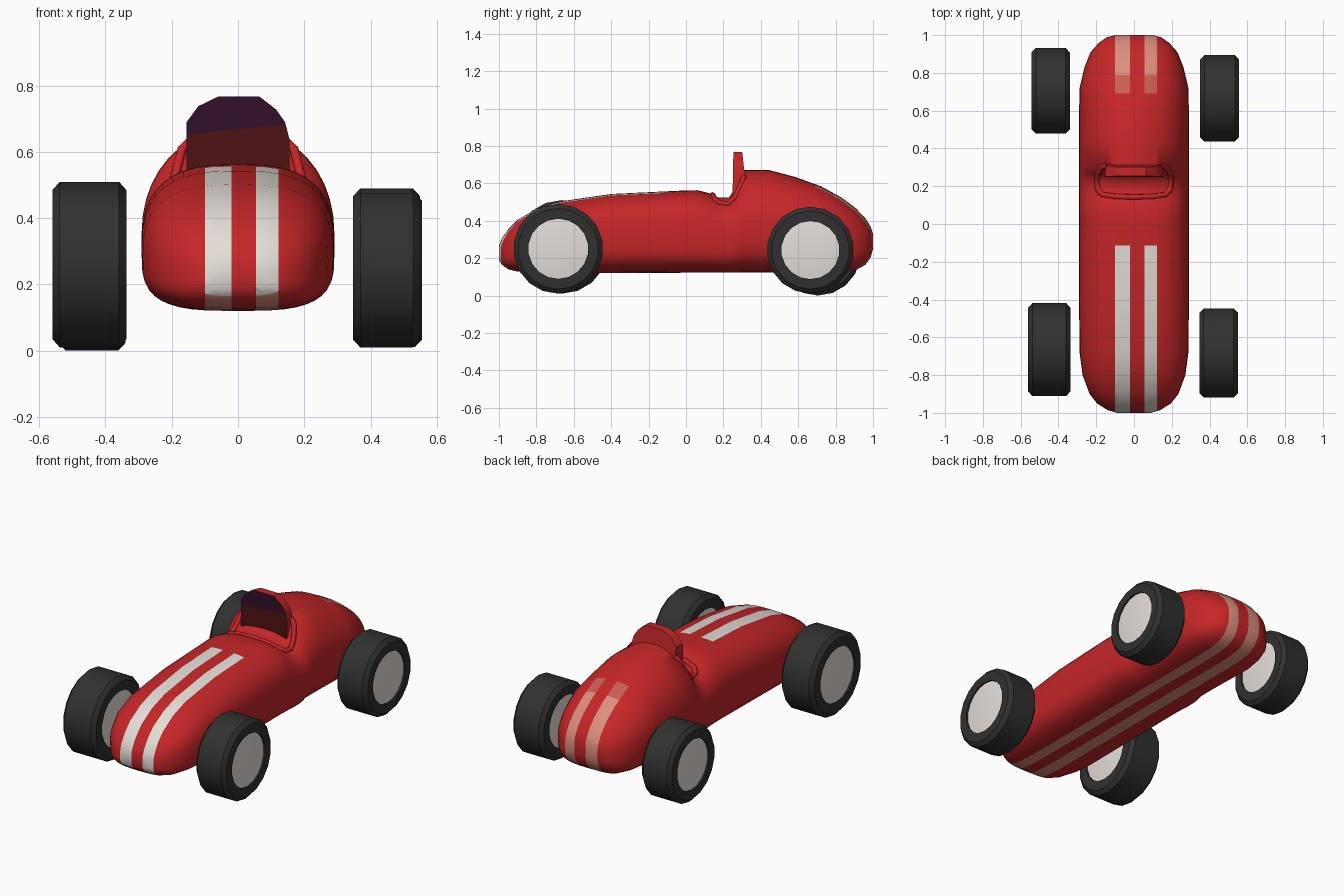
import bpy, bmesh, math
from mathutils import Vector

if "Cube" in bpy.data.objects:
    bpy.data.objects.remove(bpy.data.objects["Cube"])


def mat(name, r, g, b):
    m = bpy.data.materials.new(name)
    m.diffuse_color = (r, g, b, 1)
    m.use_nodes = True
    m.node_tree.nodes["Principled BSDF"].inputs["Base Color"].default_value = m.diffuse_color
    return m


RED = mat("red", 0.56, 0.019, 0.021)
WHITE = mat("white", 0.78, 0.73, 0.69)
PINK = mat("pink", 0.72, 0.27, 0.21)
FADED = mat("faded_red", 0.60, 0.11, 0.085)
RUBBER = mat("rubber", 0.030, 0.030, 0.030)
PURPLE = mat("dark_purple", 0.032, 0.005, 0.022)
MAROON = mat("maroon", 0.075, 0.006, 0.006)


def finish(bm, name, mats, angle=40):
    bmesh.ops.recalc_face_normals(bm, faces=bm.faces)
    for f in bm.faces:
        f.smooth = True
    me = bpy.data.meshes.new(name)
    bm.to_mesh(me)
    bm.free()
    for m in mats:
        me.materials.append(m)
    me.set_sharp_from_angle(angle=math.radians(angle))
    ob = bpy.data.objects.new(name, me)
    bpy.context.collection.objects.link(ob)
    return ob


def cut(bm, co, no):
    bmesh.ops.bisect_plane(bm, geom=bm.verts[:] + bm.edges[:] + bm.faces[:],
                           plane_co=co, plane_no=no, dist=1e-5)


# Body stations: y, top z, bottom z, half width, roundness of the upper half
ST = [(-1.0, .265, .19, .09, 2.6), (-.985, .305, .165, .14, 2.7),
      (-.95, .355, .14, .195, 2.8), (-.9, .405, .128, .235, 2.8),
      (-.8, .463, .122, .272, 2.8), (-.68, .502, .12, .288, 2.8),
      (-.4, .543, .12, .291, 2.8), (0, .562, .122, .291, 2.8),
      (.06, .563, .122, .291, 2.8), (.12, .548, .122, .291, 2.8),
      (.17, .525, .122, .291, 2.7), (.23, .525, .122, .291, 2.6),
      (.265, .575, .122, .291, 2.3), (.305, .672, .122, .291, 2.05),
      (.44, .672, .122, .291, 2.1), (.58, .635, .122, .291, 2.15),
      (.72, .585, .122, .288, 2.3), (.83, .525, .125, .262, 2.4),
      (.91, .465, .137, .23, 2.5), (.96, .412, .165, .185, 2.6),
      (.988, .367, .205, .145, 2.7), (1.0, .33, .25, .10, 2.7)]


def station(y):
    for a, b in zip(ST, ST[1:]):
        if y <= b[0]:
            t = (y - a[0]) / (b[0] - a[0])
            return [p + (q - p) * t for p, q in zip(a, b)]
    return list(ST[-1])


def surf_z(x, y):
    _, top, bot, hw, n = station(y)
    zm = bot + .42 * (top - bot)
    return zm + (top - zm) * max(0, 1 - (abs(x) / hw) ** n) ** (1 / n)


def spow(v, p):
    return math.copysign(abs(v) ** p, v)


# Body: lofted rings, then cut along the stripe edges
N = 40
bm = bmesh.new()
rings = []
for y, top, bot, hw, n in ST:
    zm = bot + .42 * (top - bot)
    ring = []
    for i in range(N):
        a = 2 * math.pi * i / N
        c, s = math.cos(a), math.sin(a)
        e = 2 / (n if s >= 0 else 3.2)
        h = top - zm if s >= 0 else zm - bot
        c = 0 if abs(c) < 1e-9 else c
        s = 0 if abs(s) < 1e-9 else s
        ring.append(bm.verts.new((hw * spow(c, e), y, zm + h * spow(s, e))))
    rings.append(ring)
for a, b in zip(rings, rings[1:]):
    for i in range(N):
        j = (i + 1) % N
        bm.faces.new((a[i], a[j], b[j], b[i]))
bm.faces.new(rings[0])
bm.faces.new(rings[-1])
bmesh.ops.recalc_face_normals(bm, faces=bm.faces)
STRIPES = [(-.10, -.02), (.055, .122)]
for pair in STRIPES:
    for x in pair:
        cut(bm, (x, 0, 0), (1, 0, 0))
for y in (-.115, .69, .79):
    cut(bm, (0, y, 0), (0, 1, 0))
bm.normal_update()
for f in bm.faces:
    c = f.calc_center_median()
    if any(a < c.x < b for a, b in STRIPES):
        if f.normal.z < -.6 or c.y > .79:
            f.material_index = 2
        elif c.y < -.115:
            f.material_index = 1
        elif c.y > .69:
            f.material_index = 3
finish(bm, "body", [RED, WHITE, PINK, FADED], 60)

# Headrest: upright slab, dark two-tone front and red back
OUT = [(-.155, .50), (.155, .50), (.155, .64), (.142, .69), (.115, .728),
       (.065, .767), (-.06, .767), (-.12, .738), (-.155, .69)]
bm = bmesh.new()
front = [bm.verts.new((x, .248 + .02 * (z - .5), z)) for x, z in OUT]
back = [bm.verts.new((x * .96, .33 - .11 * (z - .5), z)) for x, z in OUT]
bm.faces.new(front)
bm.faces.new(back)
for i in range(len(OUT)):
    j = (i + 1) % len(OUT)
    bm.faces.new((front[i], front[j], back[j], back[i]))
bmesh.ops.recalc_face_normals(bm, faces=bm.faces)
cut(bm, (0, 0, .668), (-.1, 0, 1))
bm.normal_update()
for f in bm.faces:
    if f.normal.y < -.8:
        c = f.calc_center_median()
        f.material_index = 1 if c.z > .668 + .1 * c.x else 2
finish(bm, "headrest", [RED, PURPLE, MAROON], 35)

# Cockpit rim: thin tube laid on the body around the recess
half = [(.14, .31), (.17, .30), (.19, .265), (.197, .225), (.19, .18),
        (.165, .155), (.10, .145), (0, .142)]
pts = half + [(-x, y) for x, y in reversed(half[:-1])]
cu = bpy.data.curves.new("rim_path", "CURVE")
cu.dimensions = "3D"
cu.bevel_depth = .015
cu.bevel_resolution = 2
cu.use_fill_caps = True
sp = cu.splines.new("POLY")
sp.points.add(len(pts) - 1)
for p, (x, y) in zip(sp.points, pts):
    p.co = (x, y, surf_z(x, y), 1)
tmp = bpy.data.objects.new("rim_path", cu)
bpy.context.collection.objects.link(tmp)
bpy.context.view_layer.update()
me = bpy.data.meshes.new_from_object(
    tmp.evaluated_get(bpy.context.evaluated_depsgraph_get()))
bpy.data.objects.remove(tmp)
bm = bmesh.new()
bm.from_mesh(me)
finish(bm, "cockpit_rim", [RED], 60)


# Wheels: tyre ring and hub turned around the x axis
def lathe(name, prof, centre, m, closed, seg=18):
    bm = bmesh.new()
    loops = []
    for r, x in prof:
        if r == 0:
            loops.append([bm.verts.new(Vector((x, 0, 0)) + centre)] * seg)
            continue
        loops.append([bm.verts.new(Vector((x, r * math.sin(2 * math.pi * i / seg),
                      -r * math.cos(2 * math.pi * i / seg))) + centre)
                      for i in range(seg)])
    pairs = list(zip(loops, loops[1:]))
    if closed:
        pairs.append((loops[-1], loops[0]))
    for a, b in pairs:
        for i in range(seg):
            j = (i + 1) % seg
            vs = list(dict.fromkeys((a[i], a[j], b[j], b[i])))
            bm.faces.new(vs)
    finish(bm, name, [m], 30)


# name, inner/outer x limits, y, z, radius
WHEELS = [("front_left", -.56, -.337, -.665, .26, .25),
          ("front_right", .347, .55, -.683, .25, .24),
          ("rear_left", -.542, -.34, .705, .23, .23),
          ("rear_right", .35, .556, .665, .243, .232)]
for name, x0, x1, y, z, R in WHEELS:
    w = x1 - x0
    c = Vector((x0, y, z))
    lathe(name + "_tyre", [(.67 * R, 0), (.9 * R, 0), (R, .022), (R, w - .022),
                           (.9 * R, w), (.67 * R, w)], c, RUBBER, True)
    lathe(name + "_hub", [(0, .001), (.4 * R, .002), (.68 * R, .01),
                          (.68 * R, w - .01), (.4 * R, w - .002), (0, w - .001)],
          c, WHITE, False)
